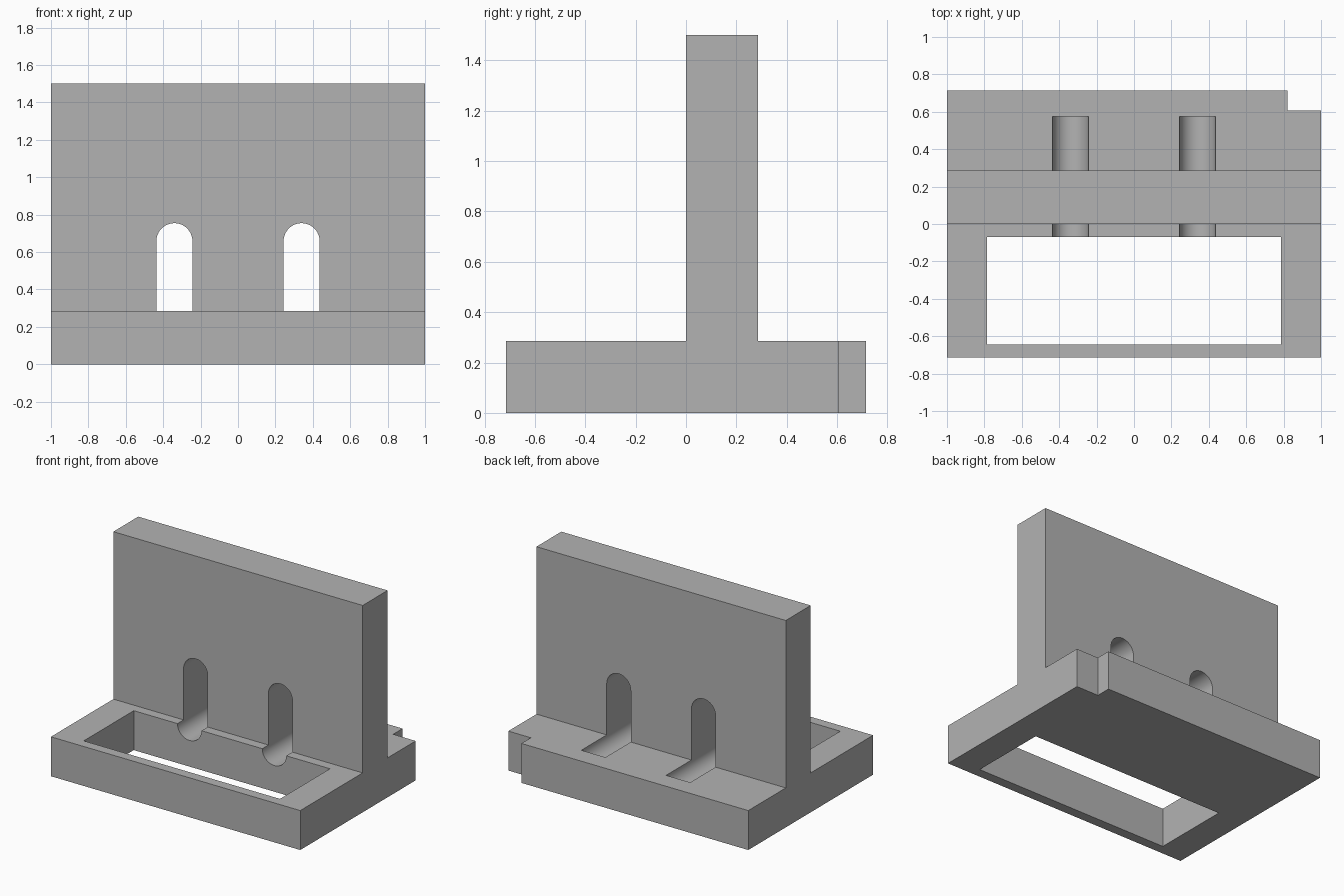
import bpy, bmesh
from math import cos, sin, pi, radians
from mathutils import Vector

cube = bpy.data.objects.get("Cube")
if cube:
    bpy.data.objects.remove(cube, do_unlink=True)

BASE_TOP = 0.286
HALF_DEPTH = 0.715
WALL_BACK = 0.285
HEIGHT = 1.5

grey = bpy.data.materials.new("plain grey")
grey.use_nodes = True
colour = (0.45, 0.45, 0.45, 1)
grey.diffuse_color = colour
grey.node_tree.nodes["Principled BSDF"].inputs["Base Color"].default_value = colour


def prism(name, points, sweep):
    """Solid made by extruding a closed profile along the sweep vector."""
    bm = bmesh.new()
    face = bm.faces.new([bm.verts.new(p) for p in points])
    result = bmesh.ops.extrude_face_region(bm, geom=[face])
    moved = [v for v in result["geom"] if isinstance(v, bmesh.types.BMVert)]
    bmesh.ops.translate(bm, verts=moved, vec=Vector(sweep))
    bmesh.ops.recalc_face_normals(bm, faces=bm.faces)
    mesh = bpy.data.meshes.new(name)
    bm.to_mesh(mesh)
    bm.free()
    mesh.materials.append(grey)
    obj = bpy.data.objects.new(name, mesh)
    bpy.context.collection.objects.link(obj)
    return obj


def block(name, x0, x1, y0, y1, z0, z1):
    corners = [(x0, y0, z0), (x1, y0, z0), (x1, y1, z0), (x0, y1, z0)]
    return prism(name, corners, (0, 0, z1 - z0))


def slot(name, x, y0, y1, z_low, z_high, radius, steps=24):
    """Round-ended upright slot running from front to back."""
    points = []
    for z, start in ((z_high, 0), (z_low, pi)):
        for i in range(steps + 1):
            a = start + pi * i / steps
            points.append((x + radius * cos(a), y0, z + radius * sin(a)))
    return prism(name, points, (0, y1 - y0, 0))


# Base plate and upright wall as one inverted-T section
section = [(-HALF_DEPTH, 0), (HALF_DEPTH, 0), (HALF_DEPTH, BASE_TOP),
           (WALL_BACK, BASE_TOP), (WALL_BACK, HEIGHT), (0, HEIGHT),
           (0, BASE_TOP), (-HALF_DEPTH, BASE_TOP)]
bracket = prism("slotted_bracket", [(-1, y, z) for y, z in section], (2, 0, 0))

# Front window, back corner notch and the two slots
cutters = [
    block("window_cutter", -0.787, 0.787, -0.643, -0.07, -0.2, 0.5),
    block("notch_cutter", 0.82, 1.2, 0.607, 0.9, -0.2, 0.5),
]
for side, label in ((-1, "right"), (1, "left")):
    cutters.append(slot(label + "_slot_cutter", side * 0.34, -0.3, 0.576,
                        BASE_TOP, 0.658, 0.0965))

bpy.ops.object.select_all(action="DESELECT")
bpy.context.view_layer.objects.active = bracket
bracket.select_set(True)
for cutter in cutters:
    cutter.hide_render = True
    cut = bracket.modifiers.new(cutter.name, "BOOLEAN")
    cut.operation = "DIFFERENCE"
    cut.solver = "EXACT"
    cut.object = cutter
    bpy.ops.object.modifier_apply(modifier=cut.name)
for cutter in cutters:
    bpy.data.objects.remove(cutter, do_unlink=True)

# Smooth slot curves, crisp edges elsewhere
bpy.ops.object.shade_smooth_by_angle(angle=radians(30))
